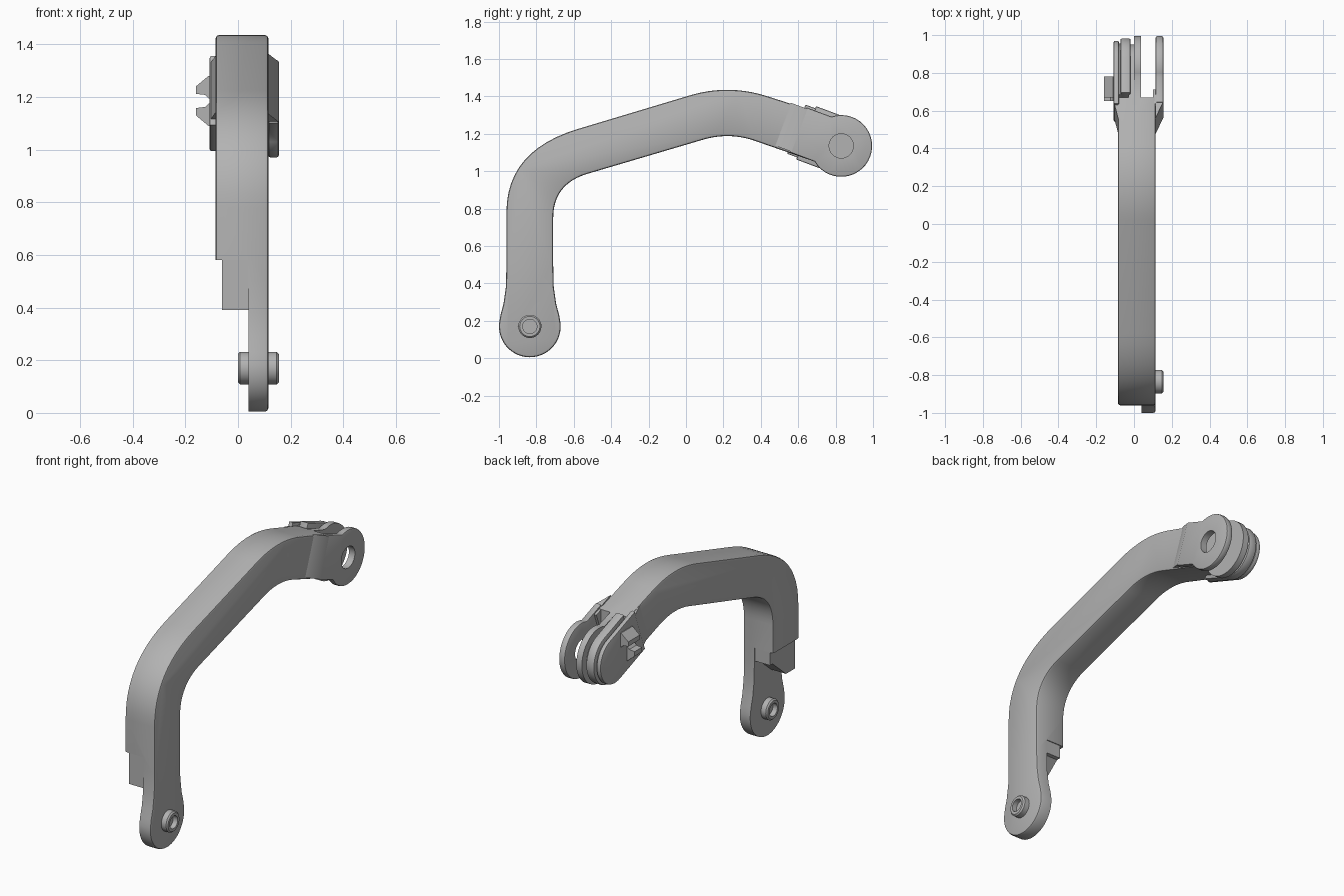
import bpy, bmesh, math
from mathutils import Vector

if "Cube" in bpy.data.objects:
    bpy.data.objects.remove(bpy.data.objects["Cube"])

grey = bpy.data.materials.new("plain grey")
grey.diffuse_color = (0.45, 0.45, 0.45, 1)
grey.use_nodes = True
grey.node_tree.nodes["Principled BSDF"].inputs["Base Color"].default_value = grey.diffuse_color

X, Y, Z = Vector((1, 0, 0)), Vector((0, 1, 0)), Vector((0, 0, 1))
END = Vector((0, 0.83, 1.135))            # fork eye centre
D = Vector((0, 0.937, -0.349))            # direction along the fork
N = Vector((0, 0.349, 0.937))             # direction across the fork
ZERO = Vector((0, 0, 0))


def finish(ob):
    bpy.ops.object.select_all(action='DESELECT')
    ob.select_set(True)
    bpy.context.view_layer.objects.active = ob
    bpy.ops.object.shade_smooth_by_angle(angle=math.radians(32))


def make(name, bm):
    bmesh.ops.recalc_face_normals(bm, faces=bm.faces)
    me = bpy.data.meshes.new(name)
    bm.to_mesh(me)
    bm.free()
    me.materials.append(grey)
    ob = bpy.data.objects.new(name, me)
    bpy.context.collection.objects.link(ob)
    finish(ob)
    return ob


def prism(name, pts, lo, hi, o=ZERO, u=Y, v=Z, w=X, bevel=0):
    """Extrude a 2D outline in plane (u, v) from lo to hi along w."""
    bm = bmesh.new()
    a = [bm.verts.new(o + u * p + v * q + w * lo) for p, q in pts]
    b = [bm.verts.new(o + u * p + v * q + w * hi) for p, q in pts]
    caps = [bm.faces.new(a), bm.faces.new(b)]
    for i in range(len(pts)):
        j = (i + 1) % len(pts)
        bm.faces.new((a[i], a[j], b[j], b[i]))
    if bevel:
        bmesh.ops.recalc_face_normals(bm, faces=bm.faces)
        rim = [e for f in caps for e in f.edges]
        bmesh.ops.bevel(bm, geom=rim, offset=bevel, segments=2, profile=0.5, affect='EDGES')
    return make(name, bm)


def lathe(name, profile, centre, steps=32):
    """Closed (x, radius) profile turned around an x axis."""
    bm = bmesh.new()
    rings = []
    for i in range(steps):
        t = 2 * math.pi * i / steps
        rings.append([bm.verts.new((x, centre[0] + r * math.cos(t), centre[1] + r * math.sin(t)))
                      for x, r in profile])
    for i in range(steps):
        a, b = rings[i], rings[(i + 1) % steps]
        for k in range(len(profile) - 1):
            bm.faces.new((a[k], a[k + 1], b[k + 1], b[k]))
    bm.faces.new([r[0] for r in rings])
    bm.faces.new([r[-1] for r in rings])
    return make(name, bm)


def cut(ob, cutter):
    m = ob.modifiers.new("cut", 'BOOLEAN')
    m.operation, m.solver, m.object = 'DIFFERENCE', 'EXACT', cutter
    bpy.context.view_layer.objects.active = ob
    bpy.ops.object.modifier_apply(modifier="cut")
    bpy.data.objects.remove(cutter)
    finish(ob)


def box_yz(y0, y1, z0, z1):
    return [(y0, z0), (y1, z0), (y1, z1), (y0, z1)]


def curve(a, c, b, n=12):
    return [tuple((1 - t) ** 2 * a[k] + 2 * t * (1 - t) * c[k] + t * t * b[k] for k in (0, 1))
            for t in (i / n for i in range(n + 1))]


def arc(r, a0, a1, n=28):
    return [(r * math.cos(math.radians(a0 + (a1 - a0) * i / n)),
             r * math.sin(math.radians(a0 + (a1 - a0) * i / n))) for i in range(n + 1)]


def to_yz(pts):
    return [((END + D * s + N * t).y, (END + D * s + N * t).z) for s, t in pts]


# Arm: bent bar with a round eye at both ends
R = 0.165
eye = arc(R, 129, -129)
neck = [(0.125, 0.50), (0.128, 0.38), (0.141, 0.29), (0.157, 0.23)]
foot = [(-0.835 + p, 0.17 + q) for p, q in arc(R, 12, -192)]
outline = ([(-0.835 - p, z) for p, z in reversed(neck)]
           + curve((-0.96, 0.78), (-0.96, 1.11), (-0.58, 1.225))
           + curve((0.02, 1.405), (0.22, 1.465), (0.42, 1.405))
           + to_yz(eye)
           + curve((0.36, 1.165), (0.22, 1.21), (0.08, 1.165))
           + curve((-0.53, 0.985), (-0.71, 0.93), (-0.71, 0.75))
           + [(-0.835 + p, z) for p, z in neck] + foot)
arm = prism("arm", outline, -0.085, 0.115, bevel=0.012)
cut(arm, prism("foot_cutter", box_yz(-1.2, -0.5, -0.2, 0.58), -0.3, 0.04))
cut(arm, prism("slot_cutter", box_yz(0.67, 1.2, 0.8, 1.5), 0.037, 0.3))
cut(arm, prism("side_cutter", box_yz(0.67, 1.2, 0.8, 1.5), -0.3, 0.0))

# Stepped tab under the arm
prism("foot_tab", [(-0.955, 0.60), (-0.955, 0.39), (-0.87, 0.39), (-0.74, 0.50),
                   (-0.715, 0.50), (-0.715, 0.60)], -0.06, 0.045)

# Hollow-ended pin through the foot
lathe("foot_pin", [(0.03, 0.038), (0.0, 0.038), (0.0, 0.054), (0.008, 0.062), (0.147, 0.062),
                   (0.155, 0.054), (0.155, 0.038), (0.125, 0.038)], (-0.835, 0.17))

# Right fork plate with its hole and the ramp leading to it
plate = prism("right_fork_plate", [(-0.245, -0.128), (-0.245, 0.128)] + eye,
              0.115, 0.155, o=END, u=D, v=N, bevel=0.008)
cut(plate, lathe("hole_cutter", [(0.08, 0.065), (0.2, 0.065)], (END.y, END.z)))
prism("right_ramp", [(-0.335, 0.113), (-0.24, 0.155), (-0.2, 0.15), (-0.2, 0.113)],
      -0.122, 0.122, o=END, u=D, v=X, w=N)
# Bridge from the arm into the plate behind the slot
prism("slot_wall", [(-0.25, -0.12), (-0.25, 0.12), (-0.17, 0.12), (-0.17, -0.12)],
      0.10, 0.15, o=END, u=D, v=N)


# Left fork: core disc, thick middle plate and outer cover
def capsule(r, back):
    return [(back, -r), (back, r)] + arc(r, 90, -90, 24)


prism("fork_core", capsule(0.12, -0.22), -0.03, 0.01, o=END, u=D, v=N)
prism("left_fork_plate", capsule(0.152, -0.20), -0.072, -0.018, o=END, u=D, v=N, bevel=0.008)
prism("cover_gap", capsule(0.125, -0.20), -0.085, -0.065, o=END, u=D, v=N)
prism("left_cover", capsule(0.14, -0.256), -0.108, -0.08, o=END, u=D, v=N, bevel=0.007)
prism("left_ramp", [(-0.335, -0.083), (-0.25, -0.104), (-0.25, -0.083)],
      -0.115, 0.115, o=END, u=D, v=X, w=N)

# Pair of catch horns on the cover
horn = [(-0.10, 1.28), (-0.112, 1.28), (-0.16, 1.24), (-0.16, 1.212), (-0.125, 1.208),
        (-0.112, 1.195), (-0.10, 1.195)]
prism("upper_horn", horn, 0.67, 0.78, u=X, v=Z, w=Y)
prism("lower_horn", [(x, 2.37 - z) for x, z in horn], 0.65, 0.72, u=X, v=Z, w=Y)
